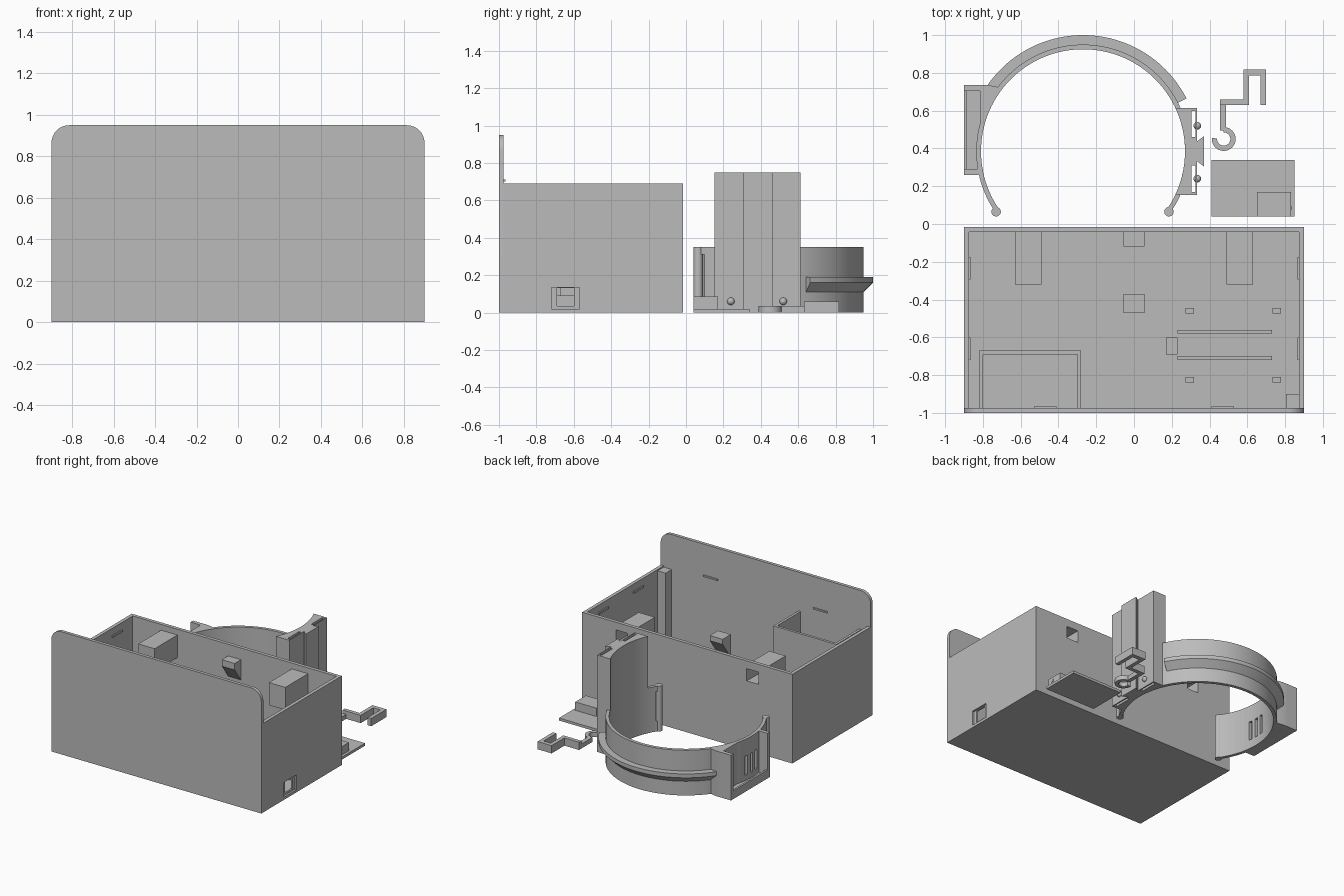
import bpy, bmesh
from math import sin, cos, radians, pi
from mathutils import Vector

cube = bpy.data.objects.get("Cube")
if cube:
    bpy.data.objects.remove(cube, do_unlink=True)

GREY = bpy.data.materials.new("plain grey plastic")
GREY.use_nodes = True
GREY.diffuse_color = (0.5, 0.5, 0.5, 1)
GREY.node_tree.nodes["Principled BSDF"].inputs["Base Color"].default_value = (0.5, 0.5, 0.5, 1)


def finish(name, bm):
    bmesh.ops.recalc_face_normals(bm, faces=bm.faces)
    mesh = bpy.data.meshes.new(name)
    bm.to_mesh(mesh)
    bm.free()
    mesh.materials.append(GREY)
    ob = bpy.data.objects.new(name, mesh)
    bpy.context.collection.objects.link(ob)
    return ob


def activate(ob):
    bpy.ops.object.select_all(action='DESELECT')
    ob.select_set(True)
    bpy.context.view_layer.objects.active = ob


def smooth(ob):
    activate(ob)
    bpy.ops.object.shade_smooth_by_angle(angle=radians(30))
    return ob


def box(name, x, y, z):
    """Box from three (low, high) ranges."""
    bm = bmesh.new()
    bmesh.ops.create_cube(bm, size=1)
    for v in bm.verts:
        v.co = [sum(r) / 2 + c * (r[1] - r[0]) for c, r in zip(v.co, (x, y, z))]
    return finish(name, bm)


def prism(name, points, low, high, axis="z"):
    """Outline extruded along an axis; the points give the other two axes in order."""
    place = {"x": lambda p, d: (d, p[0], p[1]),
             "y": lambda p, d: (p[0], d, p[1]),
             "z": lambda p, d: (p[0], p[1], d)}[axis]
    bm = bmesh.new()
    face = bm.faces.new([bm.verts.new(place(p, low)) for p in points])
    out = bmesh.ops.extrude_face_region(bm, geom=[face])
    move = Vector(place((0, 0), high - low))
    bmesh.ops.translate(bm, vec=move, verts=[g for g in out["geom"] if isinstance(g, bmesh.types.BMVert)])
    return finish(name, bm)


def arc(centre, r, a0, a1, n):
    angles = [radians(a0 + (a1 - a0) * i / n) for i in range(n + 1)]
    return [(centre[0] + r * cos(a), centre[1] + r * sin(a)) for a in angles]


def sweep(name, centre, profile, a0, a1, n):
    """Closed (radius, height) profile swept round a vertical axis."""
    bm = bmesh.new()
    paths = [[bm.verts.new((*p, z)) for p in arc(centre, r, a0, a1, n)] for r, z in profile]
    for p, q in zip(paths, paths[1:] + paths[:1]):
        for i in range(n):
            bm.faces.new((p[i], p[i + 1], q[i + 1], q[i]))
    for end in (0, -1):
        bm.faces.new([p[end] for p in paths])
    return smooth(finish(name, bm))


def cut(ob, *ranges):
    """Cut boxes out of an object."""
    for r in ranges:
        cutter = box("cutter", *r)
        cutter.hide_render = True
        mod = ob.modifiers.new("cut", 'BOOLEAN')
        mod.operation, mod.solver, mod.object = 'DIFFERENCE', 'EXACT', cutter
        activate(ob)
        bpy.ops.object.modifier_apply(modifier=mod.name)
        bpy.data.objects.remove(cutter, do_unlink=True)
    return ob


# Open case: tray with side window and back openings
tray = box("case_tray", (-.9, .9), (-.976, -.015), (0, .69))
cut(tray, ((-.873, .873), (-1.1, -.042), (.025, 1)),
    ((.886, 1), (-.72, -.57), (.02, .135)),
    ((.8, 1), (-.69, -.6), (.035, .13)),
    *[((s * .56 - .05, s * .56 + .05), (-.1, .1), (.535, .63)) for s in (-1, 1)])

# Front panel with rounded top corners
panel = [(-.9, 0), (.9, 0)] + arc((.815, .865), .085, 0, 90, 8) + arc((-.815, .865), .085, 90, 180, 8)
smooth(prism("front_panel", panel, -1, -.975, "y"))

# Hollow pockets on the inside of the back wall, snap ridges on panel and walls
for side, s in (("left", 1), ("right", -1)):
    x = s * .56
    pocket = box(side + "_pocket", (x - .07, x + .07), (-.32, -.04), (.47, .645))
    cut(pocket, ((x - .05, x + .05), (-.29, .1), (.535, .63)))
    box(side + "_panel_ridge", (s * .47 - .06, s * .47 + .06), (-.976, -.966), (.7, .712))
    for y in (-.235, -.66):
        w = s * .871
        box(side + "_wall_ridge", (w - .006, w + .006), (y - .06, y + .06), (.62, .635))

# Corner post and side compartment
box("corner_post", (.805, .874), (-.976, -.9), (.02, .68))
box("compartment_back", (-.82, -.28), (-.69, -.67), (.02, .65))
box("compartment_left", (-.3, -.28), (-.976, -.67), (.02, .65))
box("compartment_right", (-.82, -.8), (-.976, -.67), (.02, .65))

# Screw tabs in the middle
prism("back_screw_tab", [(-.04, .6), (-.12, .6), (-.12, .55), (-.04, .44)], -.055, .055, "x")
prism("middle_screw_tab", [(-.47, .02), (-.47, .6), (-.37, .6), (-.37, .56), (-.45, .45), (-.45, .02)],
      -.055, .055, "x")

# Board holder on the floor
for y in (-.57, -.71):
    box("floor_rail", (.23, .73), (y - .01, y + .01), (.02, .07))
for x in (.295, .755):
    for y in (-.46, -.825):
        box("floor_clip", (x - .023, x + .023), (y - .015, y + .015), (.02, .1))
box("floor_stop", (.17, .23), (-.69, -.6), (.02, .09))

# Open clamp ring with bead ends and an outer flange
C, R = (-.27, .385), .54
ring = sweep("clamp_ring", C, [(R, 0), (R + .025, 0), (R + .025, .35), (R, .35)], -35, 215, 110)
slots = [((-.95, -.7), (y - .014, y + .014), (.07, .22)) for y in (.33, .39, .45)]
cut(ring, ((.1, .3), (.08, .1), (.08, .31)), *slots)
smooth(ring)
for x in (-.73, .185):
    smooth(prism("ring_bead", arc((x, .065), .025, 0, 345, 23), 0, .35))
sweep("ring_flange", C, [(R + .01, .19), (R + .075, .19), (R + .075, .16), (R + .02, .105), (R + .01, .105)],
      27, 146, 60)

# Tall column on the ring, with slots, dovetail and round bumps
column = prism("ring_column", arc(C, R, -25.5, 25, 24) + [(.333, .613), (.333, .153)], 0, .75)
cut(column, ((.305, .325), (.17, .31), (-1, 1)), ((.305, .325), (.46, .597), (-1, 1)))
smooth(column)
prism("column_dovetail", [(.325, .33), (.337, .33), (.37, .305), (.37, .465), (.337, .44), (.325, .44)], 0, .75)
for y in (.24, .52):
    bm = bmesh.new()
    bmesh.ops.create_uvsphere(bm, u_segments=16, v_segments=10, radius=.02)
    bmesh.ops.translate(bm, vec=(.335, y, .06), verts=bm.verts)
    smooth(finish("column_bump", bm))

# Side bracket on the ring
backing = prism("bracket_backing", arc(C, R + .005, 142, 192, 24) + [(-.815, .26), (-.815, .735), (-.77, .735)], 0, .35)
cut(backing, *slots)
smooth(backing)
box("bracket_base", (-.9, -.81), (.26, .735), (0, .03))
box("bracket_lip", (-.9, -.885), (.26, .735), (0, .065))
box("bracket_back_wall", (-.9, -.8), (.705, .735), (0, .35))
box("bracket_front_wall", (-.9, -.8), (.26, .29), (0, .35))

# Loose cover plate with raised block
box("cover_plate", (.41, .85), (.04, .34), (0, .02))
box("cover_block", (.65, .83), (.04, .17), (.01, .085))
box("cover_pin", (.825, .835), (.075, .095), (.045, .065))

# Loose cable hook
sweep("hook_curl", (.475, .45), [(.035, 0), (.063, 0), (.063, .035), (.035, .035)], -185, 90, 36)
box("hook_stem", (.455, .486), (.495, .65), (0, .035))
prism("hook_clip", [(.455, .63), (.61, .63), (.61, .785), (.67, .785), (.67, .63), (.7, .63),
                    (.7, .817), (.58, .817), (.58, .66), (.455, .66)], 0, .06)
